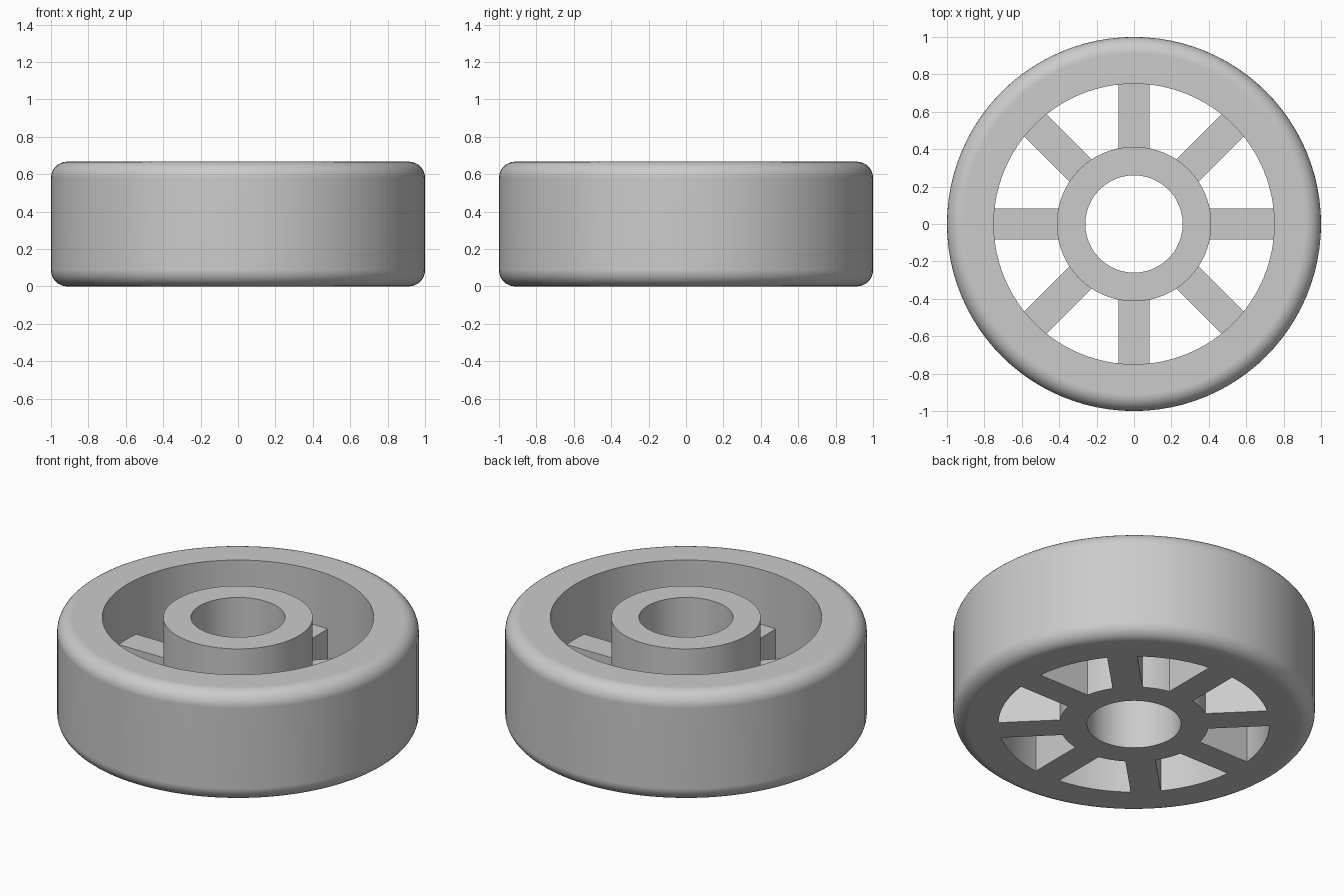
import bpy, bmesh
from math import pi, sin, cos, radians
from mathutils import Matrix, Vector

HEIGHT = 0.667
FILLET = 0.087
SEGMENTS = 96

if "Cube" in bpy.data.objects:
    bpy.data.objects.remove(bpy.data.objects["Cube"])

grey = bpy.data.materials.new("plain grey")
grey.use_nodes = True
colour = (0.6, 0.6, 0.6, 1)
grey.diffuse_color = colour
grey.node_tree.nodes["Principled BSDF"].inputs["Base Color"].default_value = colour


def lathe(bm, profile):
    """Spin a closed (radius, z) profile around the z axis."""
    rings = []
    for i in range(SEGMENTS):
        a = 2 * pi * i / SEGMENTS
        rings.append([bm.verts.new((r * cos(a), r * sin(a), z)) for r, z in profile])
    n = len(profile)
    for i, ring in enumerate(rings):
        following = rings[(i + 1) % SEGMENTS]
        for j in range(n):
            k = (j + 1) % n
            bm.faces.new((ring[j], following[j], following[k], ring[k]))


def make_object(name, bm):
    bmesh.ops.recalc_face_normals(bm, faces=bm.faces)
    mesh = bpy.data.meshes.new(name)
    bm.to_mesh(mesh)
    bm.free()
    mesh.materials.append(grey)
    obj = bpy.data.objects.new(name, mesh)
    bpy.context.collection.objects.link(obj)
    return obj


def corner(z, start):
    """Quarter-round fillet on the outer edge of the rim."""
    angles = [radians(start + 90 * i / 8) for i in range(9)]
    return [(1 - FILLET + FILLET * cos(a), z + FILLET * sin(a)) for a in angles]


# Rim with rounded outer edges, and the hub sleeve
bm = bmesh.new()
lathe(bm, [(0.75, 0)] + corner(FILLET, -90) + corner(HEIGHT - FILLET, 0) + [(0.75, HEIGHT)])
lathe(bm, [(0.26, 0), (0.413, 0), (0.413, HEIGHT), (0.26, HEIGHT)])
wheel = make_object("wheel", bm)

# Eight half-height spokes, buried slightly in the hub and rim
bm = bmesh.new()
for i in range(8):
    box = (Matrix.Rotation(i * pi / 4, 4, "Z")
           @ Matrix.Translation(Vector((0.58, 0, HEIGHT / 4)))
           @ Matrix.Diagonal((0.44, 0.167, HEIGHT / 2, 1)))
    bmesh.ops.create_cube(bm, size=1, matrix=box)
spokes = make_object("spokes", bm)

# Merge the spokes into one solid wheel
union = wheel.modifiers.new("join spokes", "BOOLEAN")
union.operation = "UNION"
union.solver = "EXACT"
union.object = spokes
bpy.ops.object.select_all(action="DESELECT")
wheel.select_set(True)
bpy.context.view_layer.objects.active = wheel
bpy.ops.object.modifier_apply(modifier=union.name)
bpy.data.objects.remove(spokes)

# Smooth rounds, crisp edges and even flat faces
bpy.ops.object.shade_smooth_by_angle(angle=radians(30))
weighted = wheel.modifiers.new("even flats", "WEIGHTED_NORMAL")
weighted.keep_sharp = True
